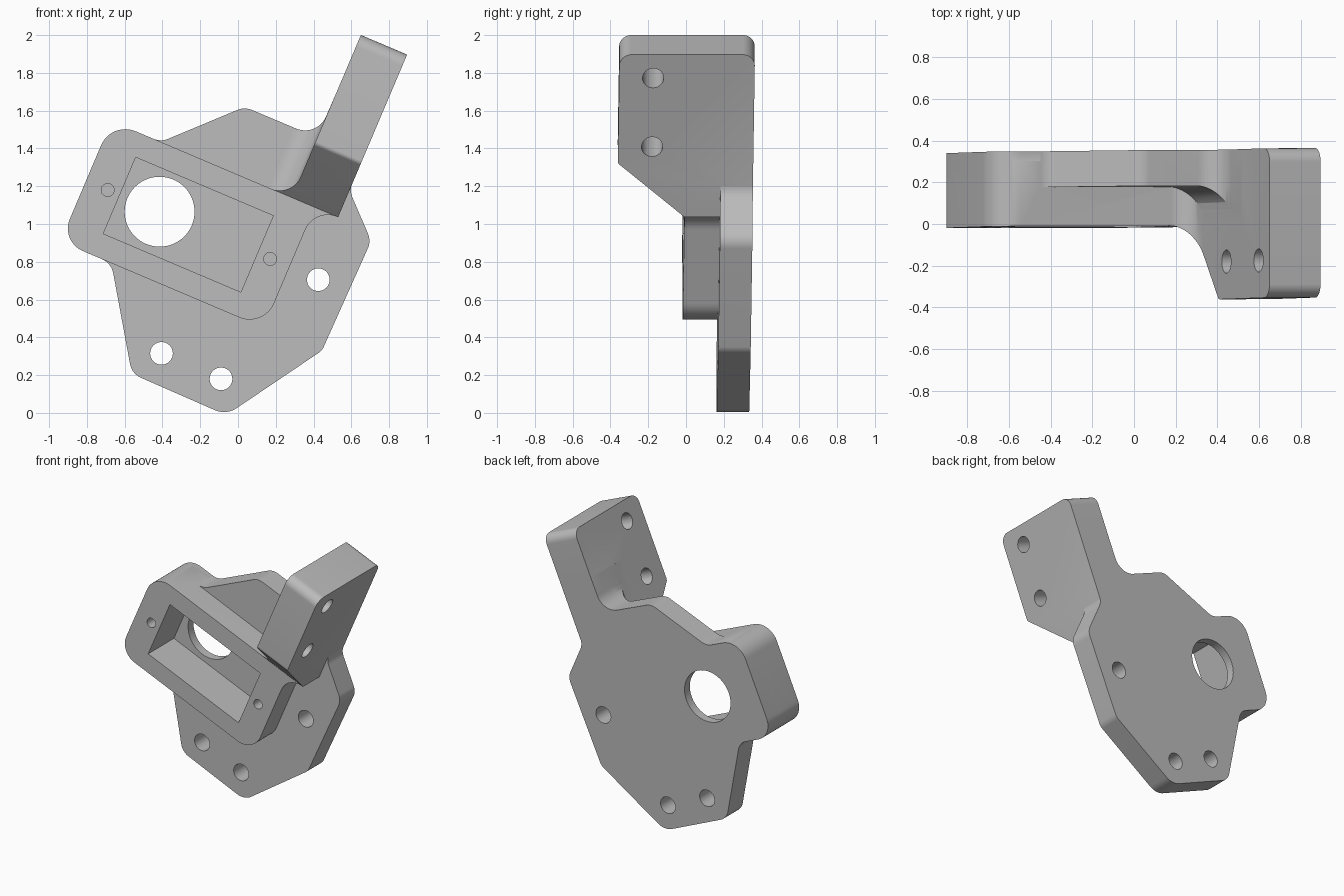
import bpy, bmesh, math
from mathutils import Vector

if "Cube" in bpy.data.objects:
    bpy.data.objects.remove(bpy.data.objects["Cube"])

# Tilted working frame: u runs along the motor housing, v along the arm
A = math.radians(23)
U = Vector((math.cos(A), 0, -math.sin(A)))
V = Vector((math.sin(A), 0, math.cos(A)))
Y = Vector((0, 1, 0))
O = Vector((0.53, 0, 1.036))
BACK, PLATE_FRONT, BOX_FRONT, ARM_FRONT = 0.347, 0.175, -0.012, -0.37
ARM_W, ARM_H, BOX_L, BOX_R, BOX_H = 0.266, 0.935, -1.304, -0.134, 0.693


def at(u, v, r=0):
    """Tilted-frame corner as an (x, z, radius) corner."""
    p = O + U * u + V * v
    return (p.x, p.z, r)


def rounded(corners, steps=12):
    """Polygon with each corner replaced by an arc of its radius."""
    out = []
    for i, c in enumerate(corners):
        p = Vector(c[:2])
        r = c[2] if len(c) > 2 else 0
        if not r:
            out.append(p)
            continue
        a = (Vector(corners[i - 1][:2]) - p).normalized()
        b = (Vector(corners[(i + 1) % len(corners)][:2]) - p).normalized()
        half = a.angle(b) / 2
        mid = p + (a + b).normalized() * (r / math.sin(half))
        s = p + a * (r / math.tan(half)) - mid
        e = p + b * (r / math.tan(half)) - mid
        w = s.angle(e)
        for k in range(steps + 1):
            t = k / steps
            out.append(mid + (s * math.sin((1 - t) * w) + e * math.sin(t * w)) / math.sin(w))
    return out


def prism(name, pts, origin, e1, e2, axis, lo, hi):
    """Extrude a 2D outline drawn on axes e1, e2 from lo to hi along axis."""
    bm = bmesh.new()
    base = [bm.verts.new(origin + e1 * p[0] + e2 * p[1] + axis * lo) for p in pts]
    face = bm.faces.new(base)
    ext = bmesh.ops.extrude_face_region(bm, geom=[face])
    moved = [g for g in ext["geom"] if isinstance(g, bmesh.types.BMVert)]
    bmesh.ops.translate(bm, verts=moved, vec=axis * (hi - lo))
    bmesh.ops.recalc_face_normals(bm, faces=bm.faces)
    mesh = bpy.data.meshes.new(name)
    bm.to_mesh(mesh)
    bm.free()
    ob = bpy.data.objects.new(name, mesh)
    bpy.context.collection.objects.link(ob)
    return ob


def front_prism(name, corners, lo, hi):
    return prism(name, rounded(corners), Vector(), Vector((1, 0, 0)), Vector((0, 0, 1)), Y, lo, hi)


def circle(x, y, r, n=40):
    return [(x + r * math.cos(i * math.tau / n), y + r * math.sin(i * math.tau / n)) for i in range(n)]


def combine(ob, other, op):
    """Apply a boolean and discard the second solid."""
    mod = ob.modifiers.new(op, "BOOLEAN")
    mod.operation, mod.solver, mod.object = op, "EXACT", other
    bpy.context.view_layer.objects.active = ob
    bpy.ops.object.modifier_apply(modifier=mod.name)
    bpy.data.objects.remove(other)


# Back plate outline, including the housing corner and the root of the arm
plate_corners = [
    at(BOX_L, 0, 0.14), at(-1.02, 0, 0.1), (0.035, 1.62, 0.1), (0.418, 1.459, 0.12),
    at(-ARM_W, 0.6), at(0, 0.6), (0.589, 1.18, 0.1), (0.705, 0.91, 0.1),
    (0.445, 0.33, 0.08), (-0.062, -0.012, 0.12), (-0.562, 0.207, 0.1),
    at(-1.01, -BOX_H, 0.1), at(BOX_L, -BOX_H, 0.13)]
bracket = front_prism("motor_bracket", plate_corners, PLATE_FRONT, BACK)

# Motor housing block
housing = front_prism("housing", [
    at(BOX_L, 0, 0.14), at(BOX_L, -BOX_H, 0.13), at(BOX_R, -BOX_H, 0.14),
    at(BOX_R, 0, 0.13), at(-0.002, 0), at(-0.002, 0.02), at(-0.26, 0.02), at(-0.26, 0)],
    BOX_FRONT, 0.3)

# Arm: front outline intersected with a chamfered, rounded side profile
arm = front_prism("arm", [
    at(0, 0), at(0, ARM_H), at(-ARM_W, ARM_H), at(-ARM_W, 0, 0.12),
    at(-ARM_W - 0.17, 0), at(-ARM_W - 0.17, -0.03), at(-0.15, -0.03), at(-0.14, 0)],
    ARM_FRONT - 0.1, BACK)
side = rounded([
    (ARM_FRONT, 0.31, 0.03), (ARM_FRONT, ARM_H, 0.065), (BACK, ARM_H, 0.065),
    (BACK, 0), (BOX_FRONT, 0)])
combine(arm, prism("arm_side", side, O, Y, V, U, -0.6, 0.1), "INTERSECT")

# Fillet between plate face and arm, trimmed to the plate outline
fillet_pts = rounded([
    (-ARM_W - 0.16, 0.25), (-ARM_W - 0.16, PLATE_FRONT), (-ARM_W, PLATE_FRONT, 0.13),
    (-ARM_W, 0), (-ARM_W + 0.05, 0), (-ARM_W + 0.05, 0.25)])
fillet = prism("fillet", fillet_pts, O, U, Y, V, -0.02, 0.59)
combine(fillet, front_prism("fillet_trim", plate_corners, -0.1, 0.3), "INTERSECT")

for part in (housing, arm, fillet):
    combine(bracket, part, "UNION")

# Motor pocket and shaft opening
combine(bracket, front_prism("pocket", [
    at(-1.11, -0.127), at(-0.319, -0.127), at(-0.319, -0.566), at(-1.11, -0.566)],
    -0.1, 0.285), "DIFFERENCE")
combine(bracket, front_prism("shaft_hole", circle(-0.415, 1.065, 0.185, 64), 0.1, 0.5), "DIFFERENCE")

# Through holes in the plate
for x, z in ((0.425, 0.705), (-0.405, 0.315), (-0.09, 0.18)):
    combine(bracket, front_prism("plate_hole", circle(x, z, 0.06), 0, 0.5), "DIFFERENCE")

# Blind screw holes beside the pocket
for u in (-1.179, -0.245):
    x, z, _ = at(u, -0.344)
    combine(bracket, front_prism("screw_hole", circle(x, z, 0.034), -0.1, 0.2), "DIFFERENCE")

# Through holes across the arm
for v in (0.405, 0.8):
    combine(bracket, prism("arm_hole", circle(-0.19, v, 0.056), O, Y, V, U, -0.5, 0.2), "DIFFERENCE")

# Slight lean of the whole bracket
for vert in bracket.data.vertices:
    vert.co.y += 0.012 * (vert.co.z - 1) + 0.008 * vert.co.x

# Plain grey material
mat = bpy.data.materials.new("plain_grey")
mat.use_nodes = True
grey = (0.5, 0.5, 0.5, 1)
mat.diffuse_color = grey
mat.node_tree.nodes["Principled BSDF"].inputs["Base Color"].default_value = grey
bracket.data.materials.clear()
bracket.data.materials.append(mat)

bpy.ops.object.select_all(action="DESELECT")
bracket.select_set(True)
bpy.context.view_layer.objects.active = bracket
bpy.ops.object.shade_smooth_by_angle(angle=math.radians(30))
